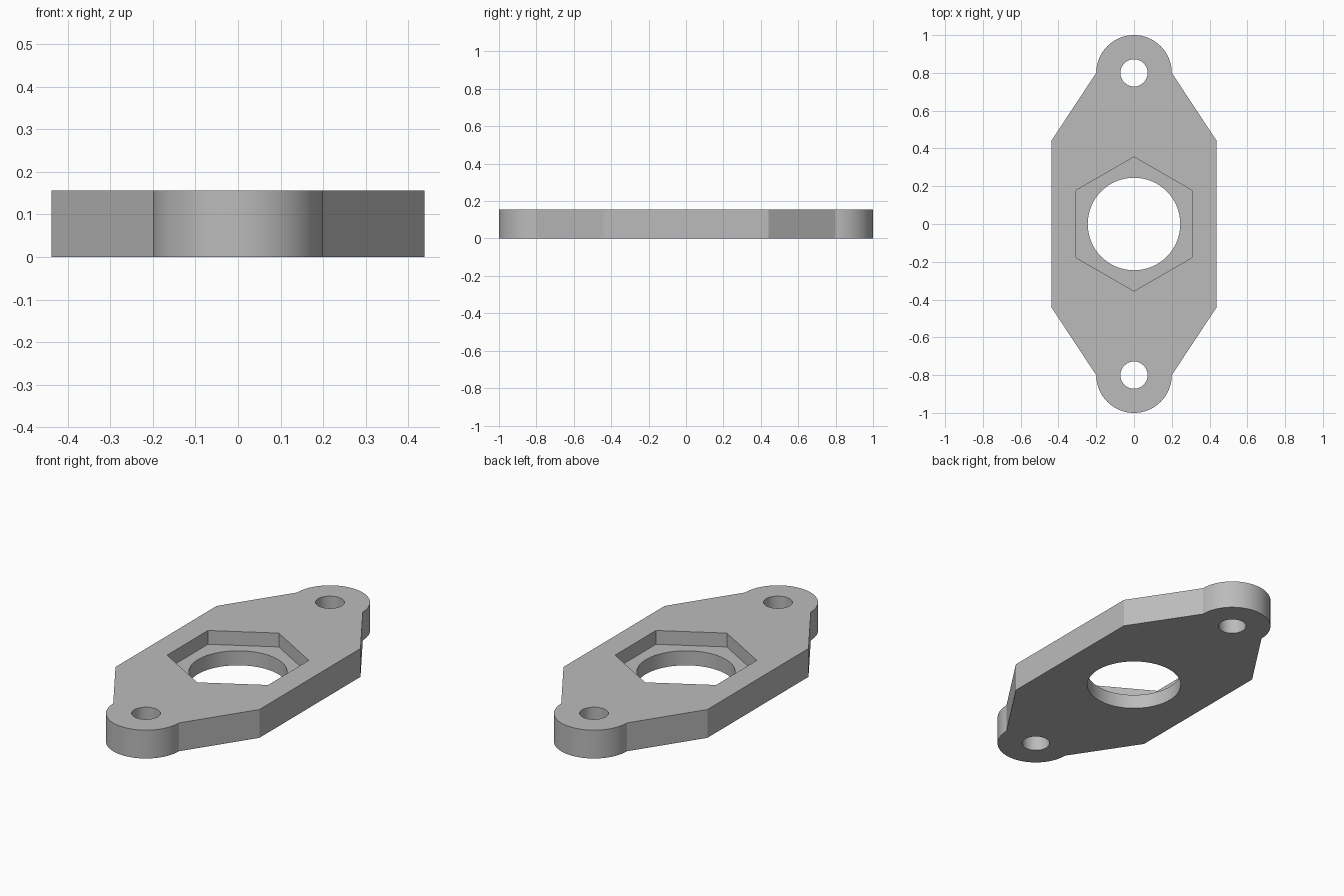
import bpy, bmesh
from math import pi, sin, cos

cube = bpy.data.objects.get("Cube")
if cube:
    bpy.data.objects.remove(cube, do_unlink=True)

THICK = 0.156       # plate thickness
FLOOR = 0.08        # height of the hexagonal pocket floor
LOBE_Y, LOBE_R = 0.8, 0.2

grey = bpy.data.materials.new("plain grey")
grey.use_nodes = True
colour = (0.5, 0.5, 0.5, 1)
grey.diffuse_color = colour
grey.node_tree.nodes["Principled BSDF"].inputs["Base Color"].default_value = colour


def circle(radius, sides, cy=0.0, start=0.0):
    return [(radius * cos(start + 2 * pi * i / sides),
             cy + radius * sin(start + 2 * pi * i / sides)) for i in range(sides)]


def prism(name, outline, z0, z1):
    """Extrude a closed outline from z0 to z1."""
    bm = bmesh.new()
    face = bm.faces.new([bm.verts.new((x, y, z0)) for x, y in outline])
    top = bmesh.ops.extrude_face_region(bm, geom=[face])["geom"]
    bmesh.ops.translate(bm, vec=(0, 0, z1 - z0),
                        verts=[v for v in top if isinstance(v, bmesh.types.BMVert)])
    bmesh.ops.recalc_face_normals(bm, faces=bm.faces)
    mesh = bpy.data.meshes.new(name)
    bm.to_mesh(mesh)
    bm.free()
    mesh.materials.append(grey)
    obj = bpy.data.objects.new(name, mesh)
    bpy.context.collection.objects.link(obj)
    return obj


# Plate: half outline (corner, rounded lobe, corner), repeated by half a turn
half = [(0.438, 0.44)]
half += [(LOBE_R * cos(pi * i / 32), LOBE_Y + LOBE_R * sin(pi * i / 32)) for i in range(33)]
half += [(-0.438, 0.44)]
plate = prism("flange_plate", half + [(-x, -y) for x, y in half], 0, THICK)

# Cutters: hexagonal pocket, central bore and two bolt holes
cutters = [
    prism("hex_pocket_cutter", circle(0.355, 6, start=pi / 2), FLOOR, THICK + 0.1),
    prism("bore_cutter", circle(0.245, 64), -0.1, THICK + 0.1),
    prism("back_bolt_cutter", circle(0.072, 40, LOBE_Y), -0.1, THICK + 0.1),
    prism("front_bolt_cutter", circle(0.072, 40, -LOBE_Y), -0.1, THICK + 0.1),
]
bpy.context.view_layer.objects.active = plate
for cutter in cutters:
    mod = plate.modifiers.new(cutter.name, "BOOLEAN")
    mod.operation = "DIFFERENCE"
    mod.solver = "EXACT"
    mod.object = cutter
    bpy.ops.object.modifier_apply(modifier=mod.name)
    bpy.data.objects.remove(cutter, do_unlink=True)

# Smooth the round walls, keep the edges crisp
bpy.ops.object.select_all(action="DESELECT")
plate.select_set(True)
bpy.ops.object.shade_smooth_by_angle(angle=pi / 9)
